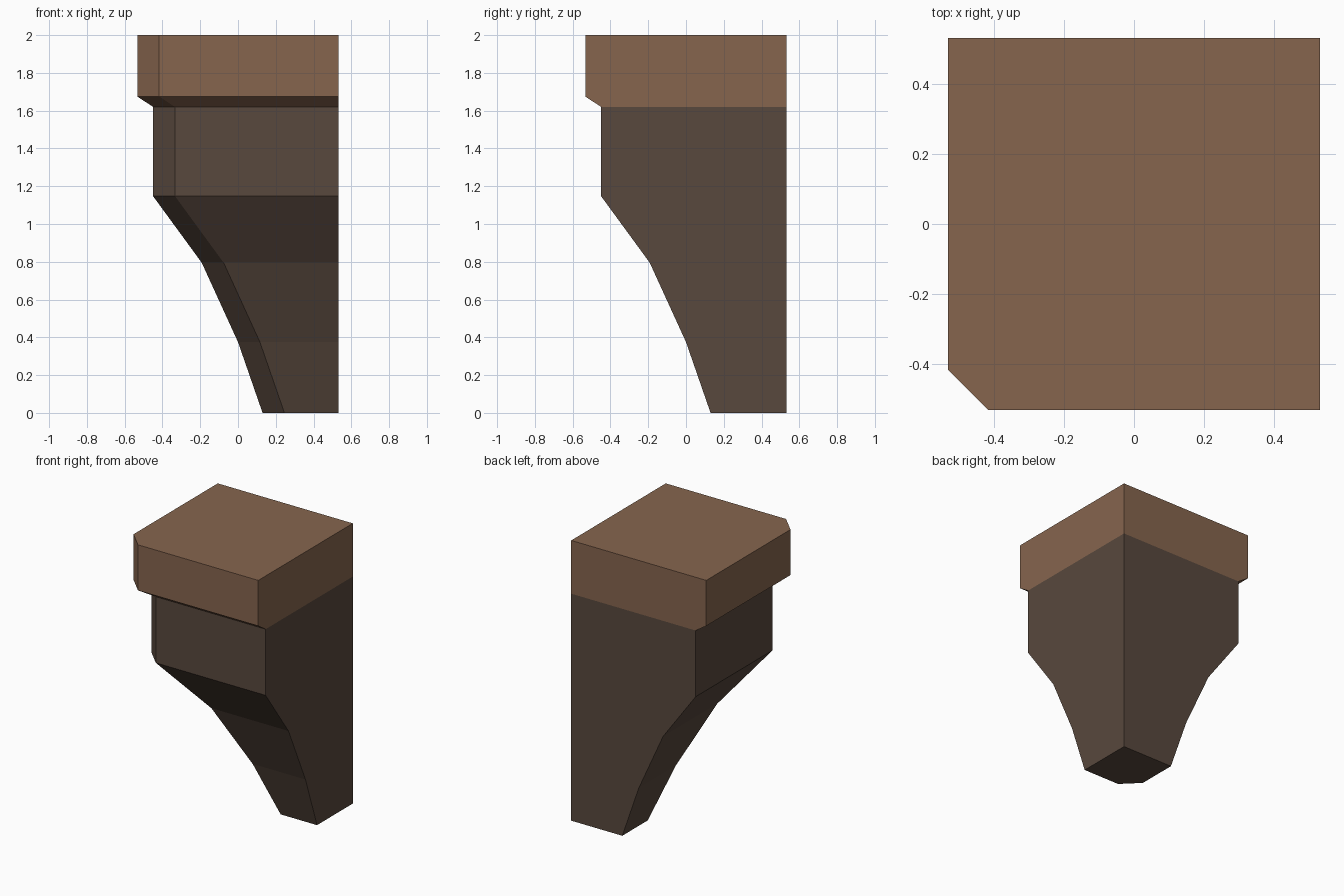
import bpy
import bmesh

cube = bpy.data.objects.get("Cube")
if cube:
    bpy.data.objects.remove(cube, do_unlink=True)

BACK = 0.533      # flat wall planes at +x and +y
CHAMFER = 0.116   # cut on the outer corner


def make_material(name, colour):
    mat = bpy.data.materials.new(name)
    mat.use_nodes = True
    mat.diffuse_color = colour
    mat.node_tree.nodes["Principled BSDF"].inputs["Base Color"].default_value = colour
    return mat


def section(bm, reach, z):
    """Square section with its outer corner cut off."""
    c = reach + CHAMFER
    outline = [(c, reach), (BACK, reach), (BACK, BACK), (reach, BACK), (reach, c)]
    return [bm.verts.new((x, y, z)) for x, y in outline]


def loft(name, profile, mat, close_bottom, close_top):
    """Join stacked sections given as (outer reach, height)."""
    bm = bmesh.new()
    rings = [section(bm, reach, z) for reach, z in profile]
    for low, high in zip(rings, rings[1:]):
        for i in range(len(low)):
            j = (i + 1) % len(low)
            bm.faces.new((low[i], low[j], high[j], high[i]))
    if close_bottom:
        bm.faces.new(rings[0][::-1])
    if close_top:
        bm.faces.new(rings[-1])
    mesh = bpy.data.meshes.new(name)
    bm.to_mesh(mesh)
    bm.free()
    mesh.materials.append(mat)
    obj = bpy.data.objects.new(name, mesh)
    bpy.context.collection.objects.link(obj)
    return obj


dark_wood = make_material("dark brown wood", (0.098, 0.065, 0.047, 1))
light_wood = make_material("light brown wood", (0.238, 0.130, 0.076, 1))

# Curved bracket narrowing to the foot; its top meets the cap
loft("bracket_body",
     [(0.13, 0), (0, 0.375), (-0.192, 0.795), (-0.45, 1.148), (-0.45, 1.62)],
     dark_wood, True, False)

# Overhanging cap with a sloped underside
loft("bracket_cap",
     [(-0.45, 1.62), (-0.533, 1.675), (-0.533, 2)],
     light_wood, False, True)
